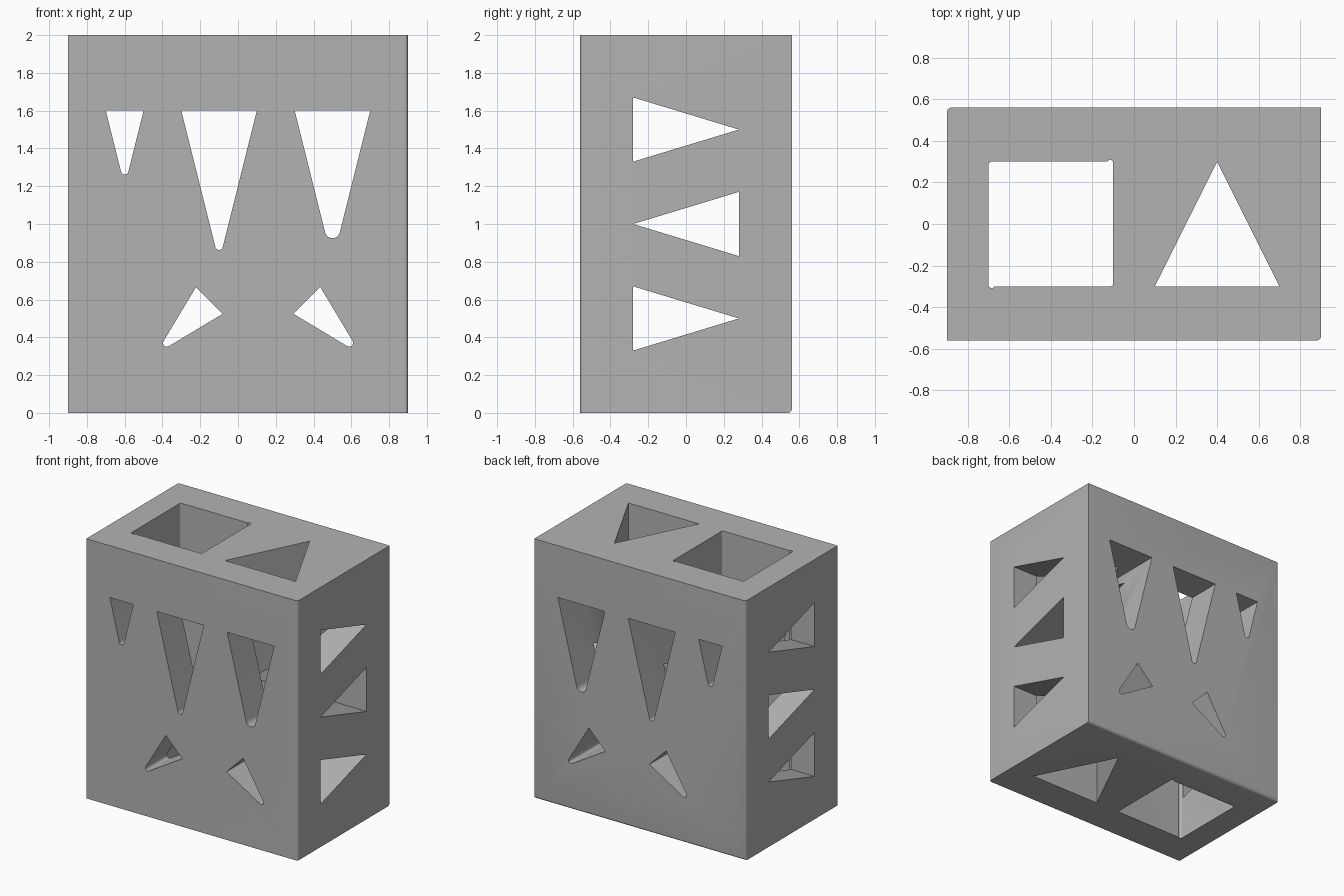
import bpy
import bmesh
from math import atan, sin, cos, radians, pi
from mathutils import Vector

W, D, H = 1.8, 1.12, 2.0   # block size
EDGE = 0.02                # small edge rounding

cube = bpy.data.objects.get("Cube")
if cube:
    bpy.data.objects.remove(cube)

grey = bpy.data.materials.new("plain grey")
grey.use_nodes = True
colour = (0.45, 0.45, 0.45, 1)
grey.diffuse_color = colour
grey.node_tree.nodes["Principled BSDF"].inputs["Base Color"].default_value = colour


def add_object(name, bm):
    bmesh.ops.recalc_face_normals(bm, faces=bm.faces)
    mesh = bpy.data.meshes.new(name)
    bm.to_mesh(mesh)
    bm.free()
    mesh.materials.append(grey)
    obj = bpy.data.objects.new(name, mesh)
    bpy.context.collection.objects.link(obj)
    return obj


def arc(cx, cy, r, start, sweep, steps=10):
    angles = [radians(start + sweep * i / steps) for i in range(steps + 1)]
    return [(cx + r * cos(a), cy + r * sin(a)) for a in angles]


def spike(mid, half, turn, r):
    """Tapered slot: flat end of width 2*half, length 4*half, rounded tip."""
    axis = Vector((sin(radians(turn)), -cos(radians(turn))))
    side = Vector((-axis.y, axis.x))
    mid = Vector(mid)
    t = atan(0.25)
    centre = mid + axis * (4 * half - r / sin(t))
    pts = [mid - side * half]
    for i in range(13):
        a = -(pi / 2 - t) + (pi - 2 * t) * i / 12
        pts.append(centre + axis * r * cos(a) + side * r * sin(a))
    pts.append(mid + side * half)
    return pts


def cutter(name, profiles, place):
    """Prisms through the whole block, one for each profile."""
    bm = bmesh.new()
    for pts in profiles:
        ends = [[bm.verts.new(place(u, v, s)) for u, v in pts] for s in (-1, 1)]
        bm.faces.new(ends[0])
        bm.faces.new(ends[1])
        n = len(pts)
        for i in range(n):
            j = (i + 1) % n
            bm.faces.new((ends[0][i], ends[0][j], ends[1][j], ends[1][i]))
    obj = add_object(name, bm)
    obj.hide_render = True
    return obj


# Block, with three lightly rounded edges
bm = bmesh.new()
bmesh.ops.create_cube(bm, size=1)
for v in bm.verts:
    v.co = (v.co.x * W, v.co.y * D, v.co.z * H + H / 2)


def is_rounded(edge):
    m = (edge.verts[0].co + edge.verts[1].co) / 2
    upright = abs(m.z - H / 2) < 0.01 and m.x * m.y < -0.1
    return upright or (abs(m.x) < 0.01 and m.y > 0 and m.z < 0.01)


bmesh.ops.bevel(bm, geom=[e for e in bm.edges if is_rounded(e)], offset=EDGE,
                segments=5, profile=0.5, affect='EDGES')
block = add_object("pierced_block", bm)

# Front slots: three hanging spikes and two slanted ones
front = [spike((-0.6, 1.6), 0.1, 0, 0.02),
         spike((-0.1, 1.6), 0.2, 0, 0.02),
         spike((0.5, 1.6), 0.2, 0, 0.04),
         spike((-0.152, 0.595), 0.1, -45, 0.02),
         spike((0.365, 0.595), 0.1, 45, 0.02)]

# Side slots: triangles pointing in alternating directions
side = [[(-0.28 * s, z - 0.17), (0.28 * s, z), (-0.28 * s, z + 0.17)]
        for z, s in ((1.5, 1), (1.0, -1), (0.5, 1))]

# Upright shafts: a square with relieved corners and a triangle
r = 0.015
square = (arc(-0.1 - r, 0.293, r, 0, 152) + arc(-0.7 + r, 0.3 - r, r, 90, 90)
          + arc(-0.7 + r, -0.293, r, 180, 152) + arc(-0.1 - r, -0.3 + r, r, 270, 90))
shafts = [square, [(0.1, -0.3), (0.7, -0.3), (0.4, 0.3)]]

cutters = [cutter("front_slot_cutter", front, lambda u, v, s: (u, s, v)),
           cutter("side_slot_cutter", side, lambda u, v, s: (s * 1.2, u, v)),
           cutter("shaft_cutter", shafts, lambda u, v, s: (u, v, 1 + s * 1.3))]

# Cut the holes, then drop the cutters
bpy.ops.object.select_all(action='DESELECT')
block.select_set(True)
bpy.context.view_layer.objects.active = block
for tool in cutters:
    mod = block.modifiers.new(tool.name, 'BOOLEAN')
    mod.operation = 'DIFFERENCE'
    mod.solver = 'EXACT'
    mod.object = tool
    bpy.ops.object.modifier_apply(modifier=mod.name)
    bpy.data.objects.remove(tool)

bpy.ops.object.shade_smooth_by_angle(angle=radians(30))
